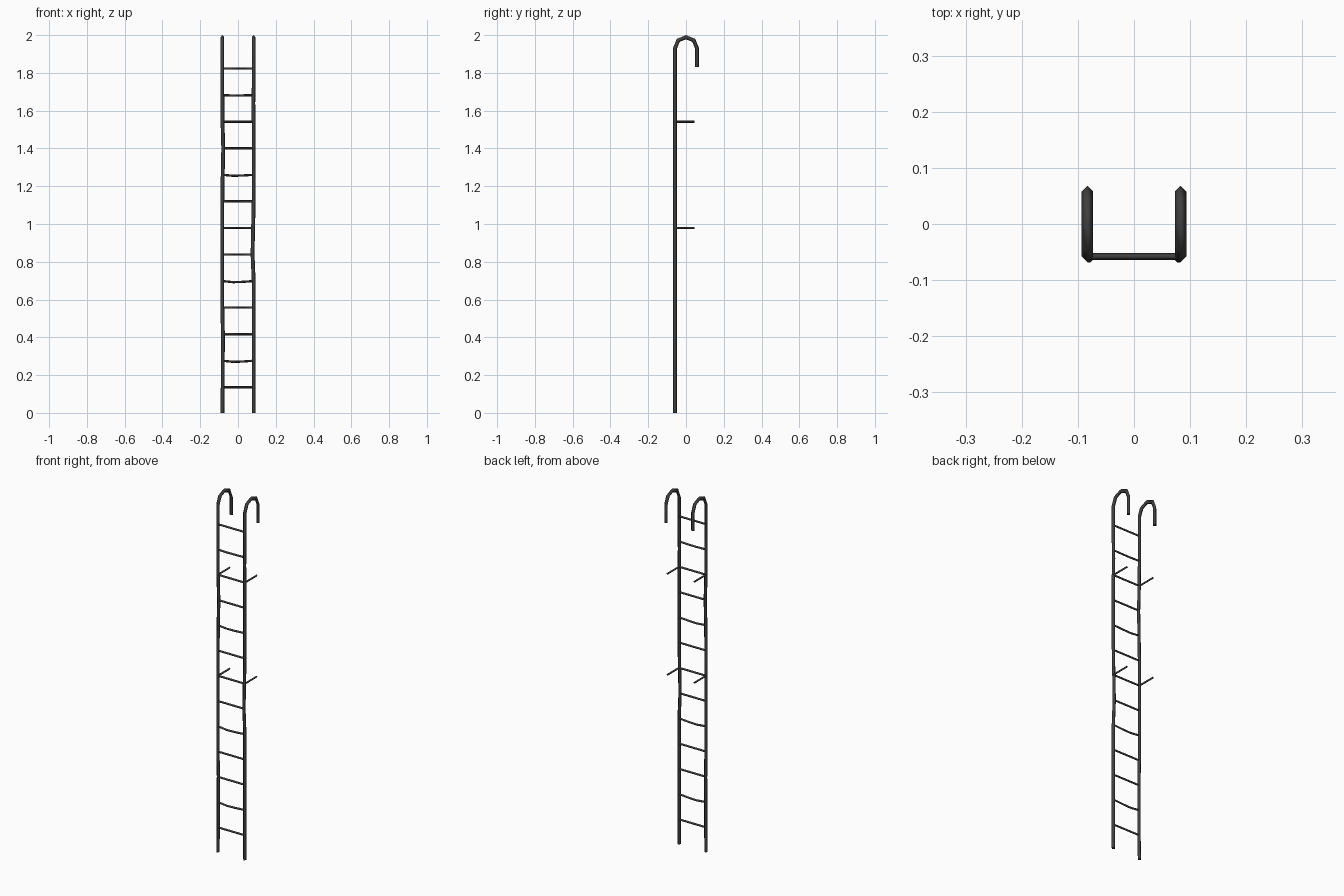
import bpy, bmesh, math
from mathutils import Vector

if "Cube" in bpy.data.objects:
    bpy.data.objects.remove(bpy.data.objects["Cube"])

RAIL_X, DEPTH = 0.083, 0.058
RAIL_R, RUNG_R, STEP, DROP = 0.0102, 0.006, 0.1406, 0.005

iron = bpy.data.materials.new("dark iron")
iron.diffuse_color = (0.05, 0.05, 0.05, 1)
iron.use_nodes = True
iron.node_tree.nodes["Principled BSDF"].inputs["Base Color"].default_value = iron.diffuse_color


def tube(name, path, ref, radius, sides=4):
    """Sweep a polygon along a path, mitred at the bends, capped, smooth along its length."""
    pts = [Vector(p) for p in path]
    ref = Vector(ref)
    bm = bmesh.new()
    rings = []
    for i, p in enumerate(pts):
        d_in = (p - pts[i - 1]).normalized() if i else (pts[1] - p).normalized()
        d_out = (pts[i + 1] - p).normalized() if i < len(pts) - 1 else d_in
        t = (d_in + d_out).normalized()
        n = t.cross(ref).normalized()
        s = n.cross(t)
        miter = 1 / max(0.5, t.dot(d_in))
        ring = []
        for k in range(sides):
            a = 2 * math.pi * k / sides
            ring.append(bm.verts.new(p + radius * (n * math.cos(a) * miter + s * math.sin(a))))
        rings.append(ring)
    for a, b in zip(rings, rings[1:]):
        for k in range(sides):
            j = (k + 1) % sides
            bm.faces.new((a[k], a[j], b[j], b[k])).smooth = True
    for cap in (bm.faces.new(rings[0]), bm.faces.new(rings[-1])):
        for e in cap.edges:
            e.smooth = False
    bmesh.ops.recalc_face_normals(bm, faces=bm.faces)
    mesh = bpy.data.meshes.new(name)
    bm.to_mesh(mesh)
    bm.free()
    mesh.materials.append(iron)
    obj = bpy.data.objects.new(name, mesh)
    bpy.context.collection.objects.link(obj)
    return obj


# Rails with a hooked top; (height, sideways dent) pairs make them slightly bent
dents = {
    "left": [(0, 0), (0.14, 0.002), (0.42, 0.003), (0.56, 0), (1.12, 0), (1.26, 0.002),
             (1.40, 0.005), (1.54, 0.001), (1.68, 0)],
    "right": [(0, 0), (0.70, 0), (0.84, -0.006), (0.98, -0.003), (1.12, 0),
              (1.54, 0), (1.64, -0.002), (1.72, 0)],
}
HOOK_SEGS = 4
HOOK_Z = 2 - RAIL_R / math.cos(math.pi / HOOK_SEGS / 2) - DEPTH
for side, sx in (("left", -1), ("right", 1)):
    x = sx * RAIL_X
    path = [(x + dx, -DEPTH, z) for z, dx in dents[side]]
    for k in range(HOOK_SEGS + 1):
        a = math.pi * (1 - k / HOOK_SEGS)
        path.append((x, DEPTH * math.cos(a), HOOK_Z + DEPTH * math.sin(a)))
    path.append((x, DEPTH, 1.832))
    tube(side + "_rail", path, (1, 0, 0), RAIL_R)

    # Wall brackets reaching back from the rail
    for name, i in (("lower", 7), ("upper", 11)):
        z = i * STEP - DROP
        tube(f"{side}_{name}_bracket", [(x, -DEPTH, z), (x, 0.045, z)], (1, 0, 0), RUNG_R)

# Rungs, a few of them sagging
sag = {2: 0.006, 5: 0.006, 9: 0.005, 12: 0.002}
for i in range(1, 14):
    z, s = i * STEP - DROP, sag.get(i, 0)
    path = [(-RAIL_X, -DEPTH, z), (RAIL_X, -DEPTH, z)]
    if s:
        path[1:1] = [(-0.025, -DEPTH, z - s), (0.025, -DEPTH, z - 0.7 * s)]
    tube(f"rung_{i}", path, (0, 1, 0), RUNG_R)
